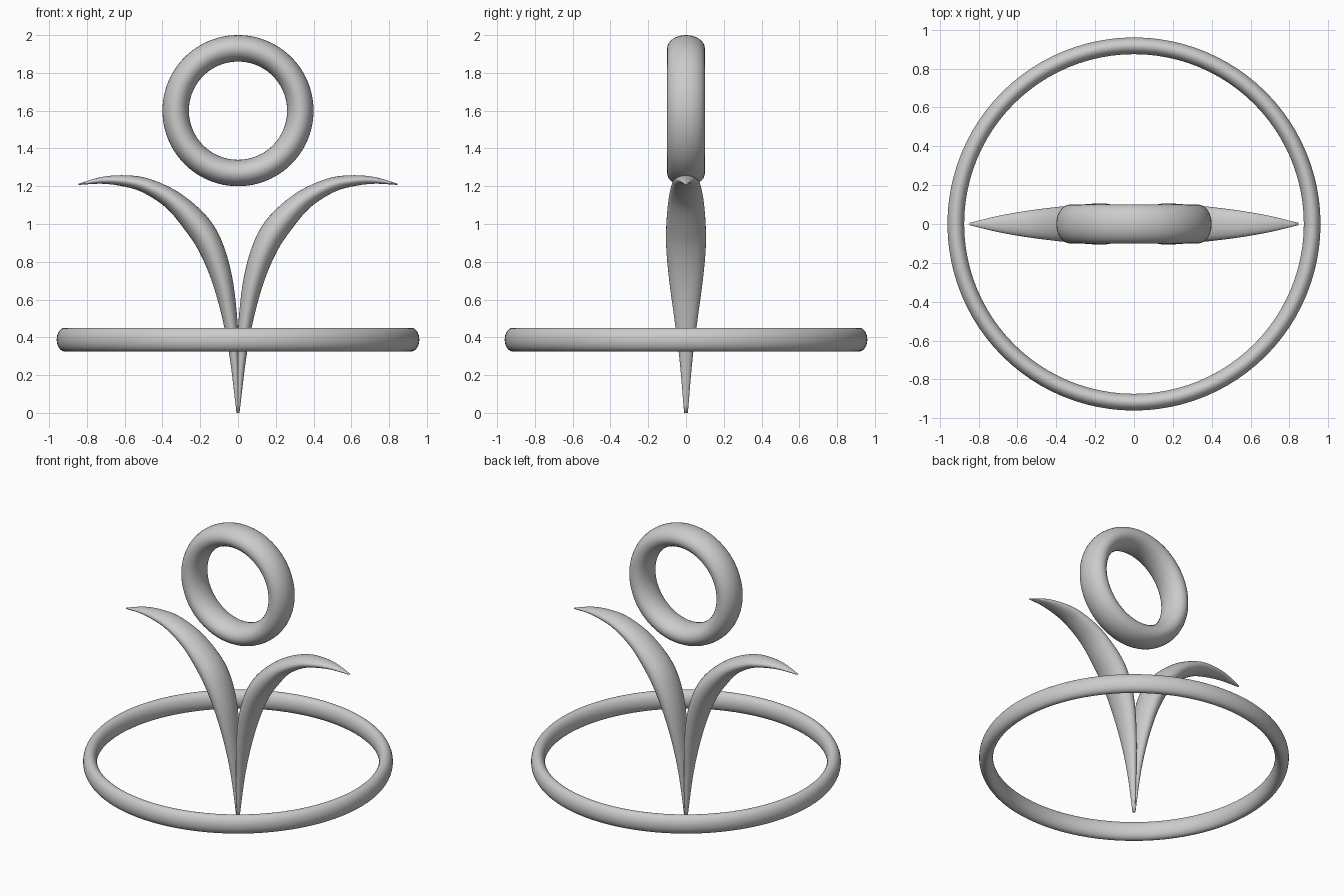
import bpy, bmesh, math
from mathutils import Vector

cube = bpy.data.objects.get("Cube")
if cube:
    bpy.data.objects.remove(cube)

grey = bpy.data.materials.new("light grey")
grey.use_nodes = True
COLOR = (0.6, 0.6, 0.6, 1)
grey.diffuse_color = COLOR
grey.node_tree.nodes["Principled BSDF"].inputs["Base Color"].default_value = COLOR


def loft(name, loops, closed):
    """Skin a list of equal point loops, capping the ends when open."""
    bm = bmesh.new()
    rows = [[bm.verts.new(p) for p in loop] for loop in loops]
    pairs = list(zip(rows, rows[1:]))
    if closed:
        pairs.append((rows[-1], rows[0]))
    for a, b in pairs:
        for i in range(len(a)):
            j = (i + 1) % len(a)
            bm.faces.new((a[i], a[j], b[j], b[i]))
    if not closed:
        bm.faces.new(rows[0])
        bm.faces.new(rows[-1])
    bmesh.ops.recalc_face_normals(bm, faces=bm.faces)
    mesh = bpy.data.meshes.new(name)
    bm.to_mesh(mesh)
    bm.free()
    obj = bpy.data.objects.new(name, mesh)
    bpy.context.collection.objects.link(obj)
    mesh.materials.append(grey)
    mesh.shade_smooth()
    return obj


def ellipse(center, u, v, sides):
    angles = [2 * math.pi * i / sides for i in range(sides)]
    return [center + u * math.cos(t) + v * math.sin(t) for t in angles]


def oval_ring(name, center, axis, side, radius, thick, depth):
    """Ring around axis with an oval cross-section."""
    other = axis.cross(side)
    loops = []
    for i in range(96):
        t = 2 * math.pi * i / 96
        out = side * math.cos(t) + other * math.sin(t)
        loops.append(ellipse(center + out * radius, out * thick, axis * depth, 32))
    return loft(name, loops, True)


X, Y, Z = Vector((1, 0, 0)), Vector((0, 1, 0)), Vector((0, 0, 1))

# Upright head ring and flat hoop
oval_ring("head_ring", Z * 1.6, Y, X, 0.33, 0.07, 0.10)
oval_ring("base_hoop", Z * 0.388, Z, X, 0.917, 0.043, 0.0625)

# Leaf spine: x, z, half width, half depth
SPINE = [Vector(k) for k in (
    (0.002, 0, 0.006, 0.01), (0.018, 0.28, 0.024, 0.034),
    (0.043, 0.5, 0.039, 0.062), (0.085, 0.71, 0.055, 0.09),
    (0.145, 0.88, 0.066, 0.105), (0.22, 1.0, 0.068, 0.104),
    (0.345, 1.125, 0.053, 0.093), (0.485, 1.202, 0.04, 0.077),
    (0.6, 1.228, 0.03, 0.06), (0.72, 1.231, 0.018, 0.037),
    (0.845, 1.21, 0.003, 0.006))]


def smooth_path(keys, steps):
    """Pass a smooth spline through the keys."""
    pts = [keys[0] * 2 - keys[1]] + keys + [keys[-1] * 2 - keys[-2]]
    out = []
    for a, b, c, d in zip(pts, pts[1:], pts[2:], pts[3:]):
        for i in range(steps):
            t = i / steps
            out.append((b * 2 + (c - a) * t + (a * 2 - b * 5 + c * 4 - d) * t**2
                        + (b * 3 - a - c * 3 + d) * t**3) / 2)
    return out + [keys[-1]]


path = smooth_path(SPINE, 6)
loops = []
for i, p in enumerate(path):
    step = path[min(i + 1, len(path) - 1)] - path[max(i - 1, 0)]
    normal = Vector((-step.y, 0, step.x)).normalized()
    loops.append(ellipse(Vector((p.x, 0, p.y)), normal * p.z, Y * p.w, 32))

# Pair of leaves, mirrored across the centre
leaves = loft("leaf_pair", loops, False)
mirror = leaves.modifiers.new("mirror", "MIRROR")
mirror.use_mirror_merge = False
